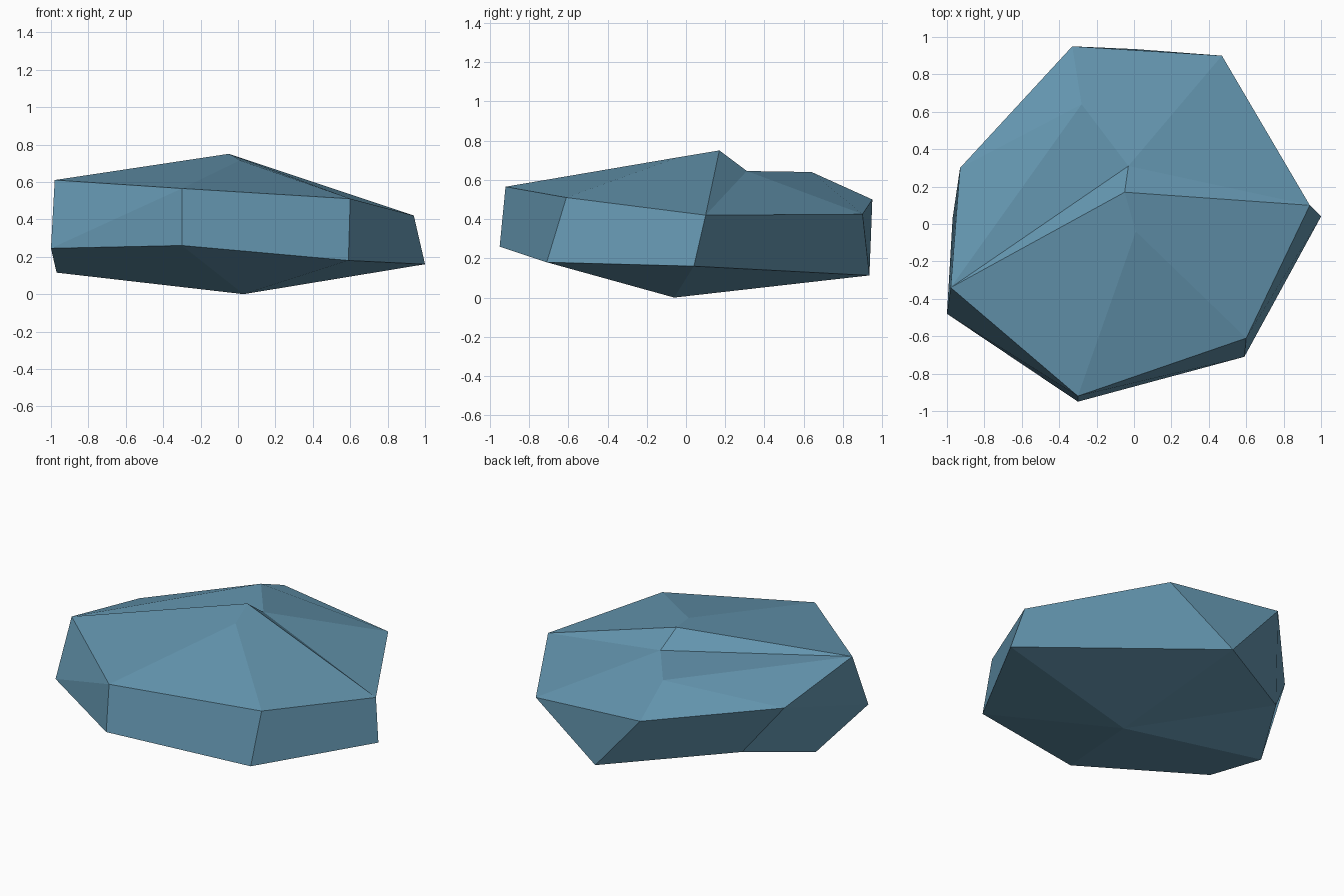
import bpy, bmesh

if "Cube" in bpy.data.objects:
    bpy.data.objects.remove(bpy.data.objects["Cube"])

# Upper rim, seven corners going anticlockwise from the back left
rim_top = [(-.33, .95, .50), (-.93, .30, .50), (-.98, -.34, .61), (-.30, -.92, .565),
           (.60, -.61, .51), (.94, .10, .42), (.47, .90, .425)]
# Lower rim, starting at the back
rim_low = [(.01, .935, .113), (-.73, .455, .215), (-.97, .03, .115), (-1.0, -.48, .245),
           (-.30, -.95, .26), (.59, -.71, .18), (1.0, .04, .16)]
# Crown points (peak, front shoulder, notch, back ridge) and the foot
peak, shoulder, notch, ridge = (-.05, .17, .75), (.01, -.04, .715), (-.03, .31, .645), (-.28, .64, .64)
foot = (.03, -.06, 0)

bm = bmesh.new()
T = [bm.verts.new(p) for p in rim_top]
L = [bm.verts.new(p) for p in rim_low]
P, S, N, R, F = [bm.verts.new(p) for p in (peak, shoulder, notch, ridge, foot)]

# Underside: fan to the foot
for i in range(7):
    bm.faces.new((L[i], F, L[(i + 1) % 7]))

# Side wall facets
for f in ((T[3], L[4], L[5], T[4]), (T[4], L[5], L[6], T[5]), (T[5], L[6], L[0], T[6]),
          (T[6], L[0], T[0]), (T[0], L[0], L[1], T[1]), (T[1], L[1], L[2], L[3]),
          (T[1], L[3], T[2]), (T[2], L[3], T[3]), (T[3], L[3], L[4])):
    bm.faces.new(f)

# Crown facets
for f in ((T[0], T[1], R), (T[1], T[2], R), (T[2], N, R), (T[2], P, N),
          (T[2], T[3], S, P), (T[3], T[4], S), (T[4], T[5], P, S),
          (T[5], N, P), (T[5], T[6], N), (T[6], T[0], R, N)):
    bm.faces.new(f)

bmesh.ops.recalc_face_normals(bm, faces=bm.faces)
mesh = bpy.data.meshes.new("rock")
bm.to_mesh(mesh)
bm.free()

# Single blue stone colour
mat = bpy.data.materials.new("blue stone")
mat.diffuse_color = (.13, .31, .44, 1)
mat.use_nodes = True
mat.node_tree.nodes["Principled BSDF"].inputs["Base Color"].default_value = mat.diffuse_color
mesh.materials.append(mat)
rock = bpy.data.objects.new("rock", mesh)
bpy.context.collection.objects.link(rock)
